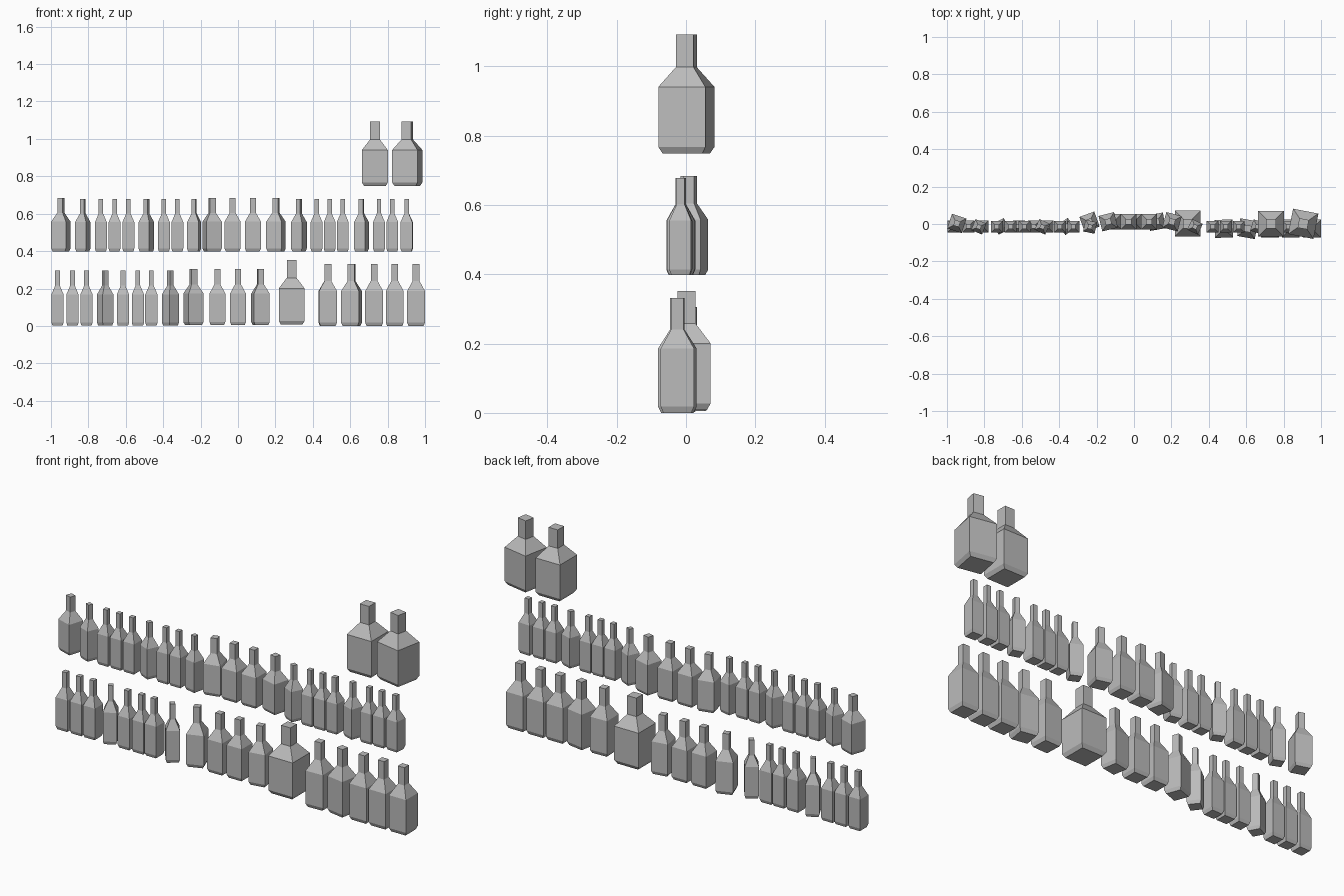
import bpy
import bmesh
from math import radians, sqrt

cube = bpy.data.objects.get("Cube")
if cube:
    bpy.data.objects.remove(cube, do_unlink=True)

glass = bpy.data.materials.new("grey_glass")
glass.use_nodes = True
glass.diffuse_color = (0.5, 0.5, 0.5, 1)
glass.node_tree.nodes["Principled BSDF"].inputs["Base Color"].default_value = (0.5, 0.5, 0.5, 1)

# Square bottle profile: (fraction of width, fraction of height)
PROFILE = [(0.84, 0), (1, 0.055), (1, 0.56), (0.375, 0.725), (0.375, 1)]


def bottle_mesh(name, width, height):
    """Loft square rings along the profile and cap both ends."""
    bm = bmesh.new()
    rings = []
    for wide, high in PROFILE:
        half = wide * width / 2
        rings.append([bm.verts.new((sx * half, sy * half, high * height))
                      for sx, sy in ((-1, -1), (1, -1), (1, 1), (-1, 1))])
    for low, up in zip(rings, rings[1:]):
        for i in range(4):
            j = (i + 1) % 4
            bm.faces.new((low[i], low[j], up[j], up[i]))
    bm.faces.new(reversed(rings[0]))
    bm.faces.new(rings[-1])
    mesh = bpy.data.meshes.new(name)
    bm.to_mesh(mesh)
    bm.free()
    mesh.materials.append(glass)
    return mesh


def place_group(name, width, height, y, z, spots):
    """Stand bottles of one size on a shelf; each spot is (x, turn in degrees)."""
    mesh = bottle_mesh(name, width, height)
    for x, turn in spots:
        bottle = bpy.data.objects.new(name, mesh)
        bottle.location = (x, y, z)
        bottle.rotation_euler.z = radians(turn)
        bpy.context.collection.objects.link(bottle)


# Bottom shelf
place_group("lower_slim_bottle", 0.066, 0.293, -0.013, 0.003, [
    (-0.965, 0), (-0.885, 0), (-0.81, 0), (-0.71, 28),
    (-0.615, 0), (-0.535, 0), (-0.463, 0), (-0.361, 38)])
place_group("lower_medium_bottle", 0.085, 0.3, 0.012, 0.005, [
    (-0.238, 20), (-0.11, 0), (0, 0), (0.12, 10)])
place_group("lower_wide_bottle", 0.138, 0.344, 0.002, 0.008, [(0.287, 0)])
place_group("lower_tall_bottle", 0.096, 0.332, -0.025, 0, [
    (0.48, 2), (0.607, -10), (0.728, 0), (0.838, 0), (0.952, 0)])

# Middle shelf
place_group("middle_end_bottle", 0.082, 0.285, 0.003, 0.398, [(-0.947, -18)])
place_group("middle_slim_bottle", 0.063, 0.28, -0.015, 0.398, [
    (-0.83, -22), (-0.733, 0), (-0.66, 0), (-0.586, 0), (-0.49, -25),
    (-0.396, 0), (-0.324, 0), (-0.235, -12), (0.326, -25), (0.42, 0),
    (0.49, 0), (0.56, 0), (0.66, -18), (0.754, 0), (0.825, 0), (0.902, -3)])
place_group("middle_medium_bottle", 0.085, 0.285, 0.012, 0.398, [
    (-0.138, 14), (-0.029, 0), (0.08, 0), (0.203, -15)])

# Top shelf
place_group("upper_wide_bottle", 0.138, 0.344, 0.001, 0.748, [(0.732, 0), (0.905, -11)])
